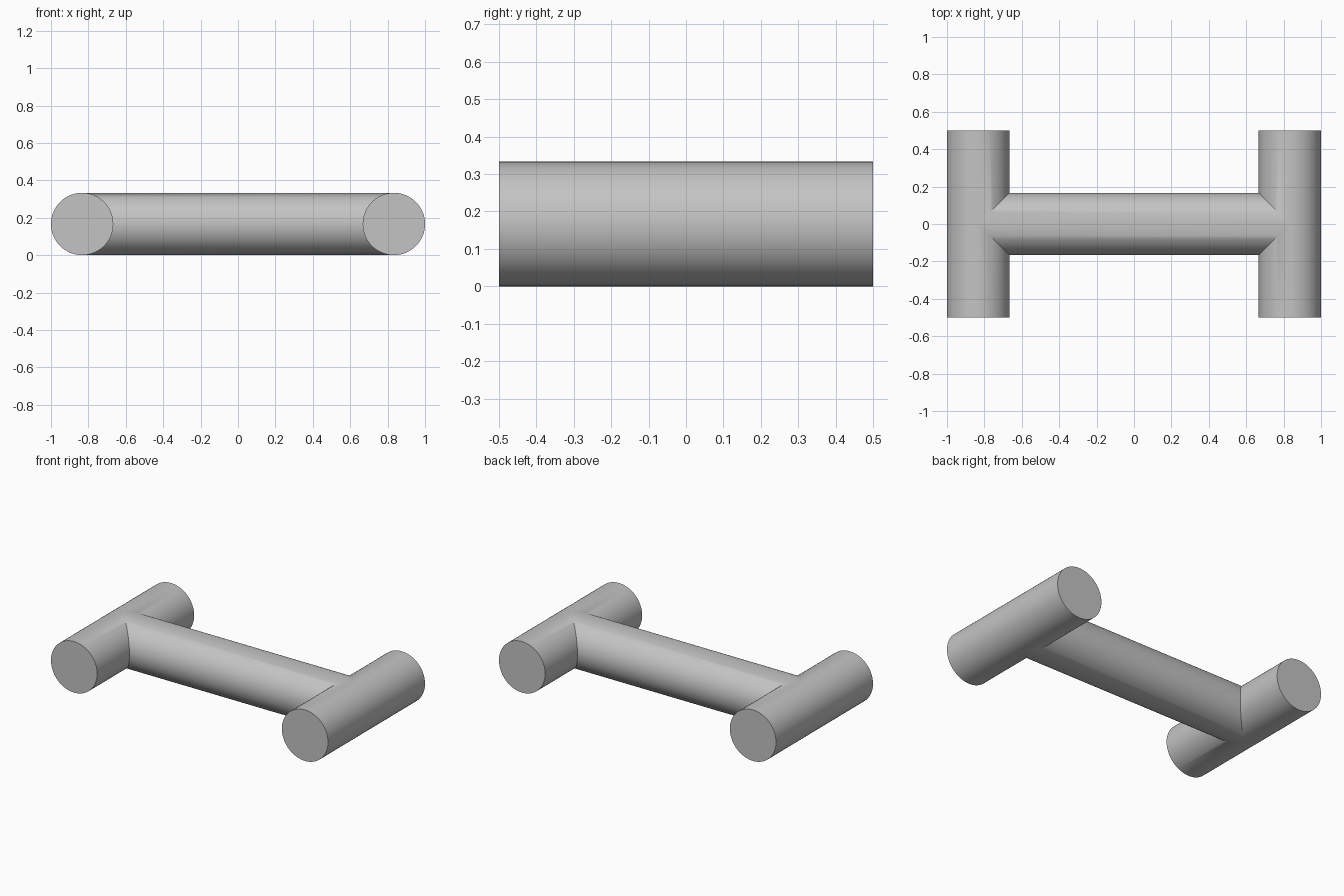
import bpy, bmesh
from math import cos, sin, pi, radians

cube = bpy.data.objects.get("Cube")
if cube:
    bpy.data.objects.remove(cube)

R = 1 / 6          # tube radius
POST_X = 1 - R     # distance of each post axis from the centre
POST_Y = 0.5       # half length of a post
SIDES = 64
ANGLES = [2 * pi * i / SIDES for i in range(SIDES)]

grey = bpy.data.materials.new("plain grey")
grey.use_nodes = True
colour = (0.55, 0.55, 0.55, 1)
grey.diffuse_color = colour
grey.node_tree.nodes["Principled BSDF"].inputs["Base Color"].default_value = colour

bm = bmesh.new()


def tube(start, end):
    """Skin two rings of points and return the end ring."""
    a = [bm.verts.new(p) for p in start]
    b = [bm.verts.new(p) for p in end]
    for i in range(SIDES):
        j = (i + 1) % SIDES
        bm.faces.new((a[i], a[j], b[j], b[i]))
    return b


# Crossbar, mitred at both ends to meet the posts
def bar_ring(side):
    return [(side * (POST_X - abs(R * cos(t))), R * cos(t), R + R * sin(t)) for t in ANGLES]


tube(bar_ring(-1), bar_ring(1))

# Posts, each made of two capped halves notched around the crossbar
for side in (-1, 1):
    for way in (-1, 1):
        inner = [(side * (POST_X - R * cos(t)), way * max(0, R * cos(t)), R + R * sin(t))
                 for t in ANGLES]
        outer = [(x, way * POST_Y, z) for x, y, z in inner]
        bm.faces.new(tube(inner, outer))

# Weld the parts into one closed skin
bmesh.ops.remove_doubles(bm, verts=bm.verts, dist=0.0001)
bmesh.ops.recalc_face_normals(bm, faces=bm.faces)

mesh = bpy.data.meshes.new("h_shaped_tube_frame")
bm.to_mesh(mesh)
bm.free()
mesh.materials.append(grey)
frame = bpy.data.objects.new("h_shaped_tube_frame", mesh)
bpy.context.collection.objects.link(frame)

bpy.ops.object.select_all(action="DESELECT")
frame.select_set(True)
bpy.context.view_layer.objects.active = frame
bpy.ops.object.shade_smooth_by_angle(angle=radians(30))
